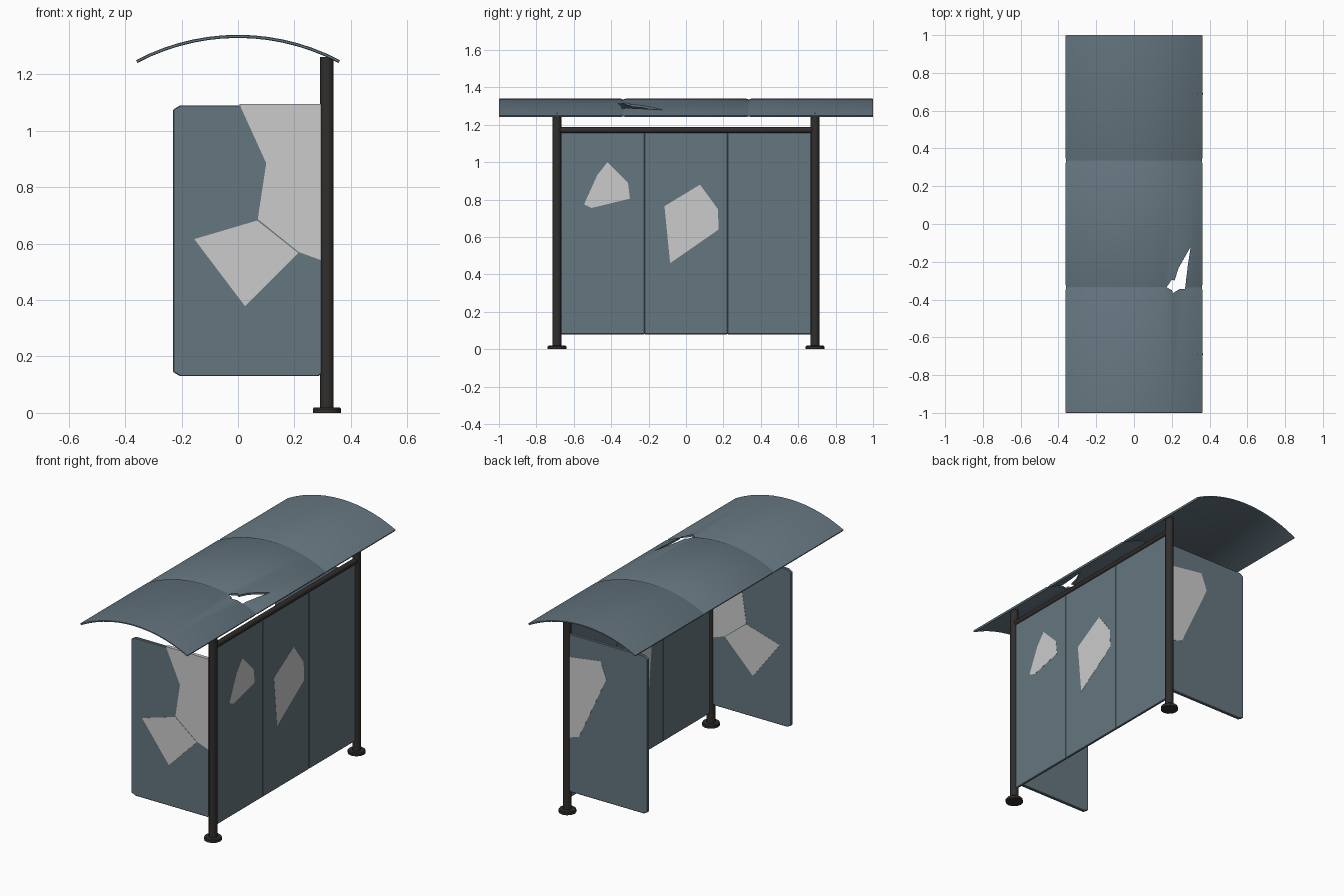
import bpy, bmesh, math
from mathutils import Vector

if "Cube" in bpy.data.objects:
    bpy.data.objects.remove(bpy.data.objects["Cube"])


def material(name, rgb):
    m = bpy.data.materials.new(name)
    m.diffuse_color = (*rgb, 1)
    m.use_nodes = True
    m.node_tree.nodes["Principled BSDF"].inputs["Base Color"].default_value = m.diffuse_color
    return m


GLASS = material("tinted_glass", (0.13, 0.18, 0.215))
METAL = material("dark_metal", (0.03, 0.028, 0.026))


def finish(bm, name, mat=None, smooth=False):
    bmesh.ops.recalc_face_normals(bm, faces=bm.faces)
    me = bpy.data.meshes.new(name)
    bm.to_mesh(me)
    bm.free()
    ob = bpy.data.objects.new(name, me)
    bpy.context.collection.objects.link(ob)
    if mat:
        me.materials.append(mat)
    if smooth:
        bpy.ops.object.select_all(action='DESELECT')
        ob.select_set(True)
        bpy.context.view_layer.objects.active = ob
        bpy.ops.object.shade_smooth_by_angle(angle=math.radians(35))
    return ob


def plate(name, pts, axis, pos, thick, mat=None, bevel=0):
    """Extrude a 2D outline along an axis, centred on pos."""
    bm = bmesh.new()
    t = pos - thick / 2
    place = {'x': lambda a, b: (t, a, b), 'y': lambda a, b: (a, t, b), 'z': lambda a, b: (a, b, t)}[axis]
    f = bm.faces.new([bm.verts.new(place(a, b)) for a, b in pts])
    new = bmesh.ops.extrude_face_region(bm, geom=[f])['geom']
    step = Vector([thick if axis == k else 0 for k in 'xyz'])
    bmesh.ops.translate(bm, vec=step, verts=[v for v in new if isinstance(v, bmesh.types.BMVert)])
    if bevel:
        bmesh.ops.bevel(bm, geom=bm.edges[:], offset=bevel, segments=1, affect='EDGES')
    return finish(bm, name, mat)


def lathe(name, profile, x, y, mat, sides=12):
    """Stack of rings (radius, z) with closed ends."""
    bm = bmesh.new()
    rings = [[bm.verts.new((x + r * math.cos(2 * math.pi * i / sides),
                            y + r * math.sin(2 * math.pi * i / sides), z))
              for i in range(sides)] for r, z in profile]
    for a, b in zip(rings, rings[1:]):
        for i in range(sides):
            j = (i + 1) % sides
            bm.faces.new((a[i], a[j], b[j], b[i]))
    bm.faces.new(rings[0])
    bm.faces.new(rings[-1])
    return finish(bm, name, mat, True)


PX = 0.315   # post line
PY = 0.69

# Curved roof: arc cross-section with two recessed seams along its length
R, CZ, HALF, SEG = 0.773, 0.567, math.radians(27.9), 14
stations = [(-1, 0.002), (-0.996, 0)]
for s in (-0.335, 0.335):
    stations += [(s - 0.014, 0), (s - 0.003, 0.004), (s + 0.003, 0.004), (s + 0.014, 0)]
stations += [(0.996, 0), (1, 0.002)]
bm = bmesh.new()
loops = []
for y, inset in stations:
    ring = []
    for r, order in ((R - inset, 1), (R - 0.011 + inset, -1)):
        for i in range(SEG + 1)[::order]:
            a = -HALF + 2 * HALF * i / SEG
            ring.append(bm.verts.new((r * math.sin(a), y, CZ + r * math.cos(a))))
    loops.append(ring)
n = len(loops[0])
for a, b in zip(loops, loops[1:]):
    for i in range(n):
        j = (i + 1) % n
        bm.faces.new((a[i], a[j], b[j], b[i]))
for ring in (loops[0], loops[-1]):
    for i in range(SEG):
        bm.faces.new((ring[i], ring[i + 1], ring[n - 2 - i], ring[n - 1 - i]))
roof = finish(bm, "roof", GLASS)

# Jagged hole broken through the roof
cutter = plate("roof_hole_cutter",
               [(0.30, -0.12), (0.285, -0.22), (0.27, -0.345), (0.24, -0.345), (0.205, -0.367),
                (0.20, -0.35), (0.172, -0.335), (0.20, -0.295), (0.215, -0.30), (0.235, -0.235)],
               'z', 1.3, 0.3)
cutter.hide_render = True
mod = roof.modifiers.new("hole", 'BOOLEAN')
mod.operation, mod.object, mod.solver = 'DIFFERENCE', cutter, 'EXACT'
bpy.ops.object.select_all(action='DESELECT')
roof.select_set(True)
bpy.context.view_layer.objects.active = roof
bpy.ops.object.modifier_apply(modifier="hole")
bpy.data.objects.remove(cutter)
bpy.ops.object.shade_smooth_by_angle(angle=math.radians(20))

# Posts with round foot plates
for side, s in (("front", -1), ("back", 1)):
    lathe(f"post_{side}", [(0.024, 0.01), (0.024, 1.262)], PX, s * PY, METAL)
    lathe(f"foot_{side}", [(0.05, 0), (0.05, 0.014), (0.046, 0.019)], PX, s * PY, METAL)

# Cross bar between the posts
bar = lathe("cross_bar", [(0.017, -PY), (0.017, PY)], 0, 0, METAL)
bar.rotation_euler = (math.pi / 2, 0, 0)
bar.location = (PX, 0, 1.172)

# Three back panels
for i in range(3):
    y0 = -0.668 + i * 0.4453
    y1 = y0 + 0.4453
    plate(f"back_panel_{i + 1}", [(y0, 0.08), (y1, 0.08), (y1, 1.158), (y0, 1.158)],
          'x', PX, 0.014, GLASS, 0.003)

# Side panels with clipped corners
outline = [(-0.205, 0.13), (0.285, 0.13), (0.297, 0.14), (0.297, 1.09),
           (-0.205, 1.09), (-0.23, 1.075), (-0.23, 0.145)]
for side, s in (("front", -1), ("back", 1)):
    plate(f"side_panel_{side}", outline, 'y', s * PY, 0.02, GLASS, 0.003)

# Pale cracked shards set in the glass
shards = [
    ("back_shard_1", 'x', PX, 0.0155, [(-0.545, 0.775), (-0.505, 0.755), (-0.30, 0.805), (-0.31, 0.89),
                                      (-0.42, 1.0), (-0.475, 0.93)]),
    ("back_shard_2", 'x', PX, 0.0155, [(-0.085, 0.46), (0.175, 0.64), (0.17, 0.75), (0.075, 0.88),
                                      (-0.115, 0.765)]),
    ("front_shard_1", 'y', -PY, 0.022, [(0.025, 0.378), (0.213, 0.567), (0.068, 0.682), (-0.155, 0.616)]),
    ("front_shard_2", 'y', -PY, 0.022, [(0.215, 0.57), (0.298, 0.54), (0.298, 0.96), (0.10, 0.885),
                                       (0.07, 0.687)]),
    ("front_shard_3", 'y', -PY, 0.022, [(0.10, 0.885), (0.298, 0.96), (0.298, 1.094), (0.005, 1.094)]),
    ("rear_shard", 'y', PY, 0.022, [(0.298, 0.46), (0.298, 0.95), (0.085, 0.98), (0.045, 0.88), (0.23, 0.48)]),
]
for name, axis, pos, thick, pts in shards:
    plate(name, pts, axis, pos, thick)
